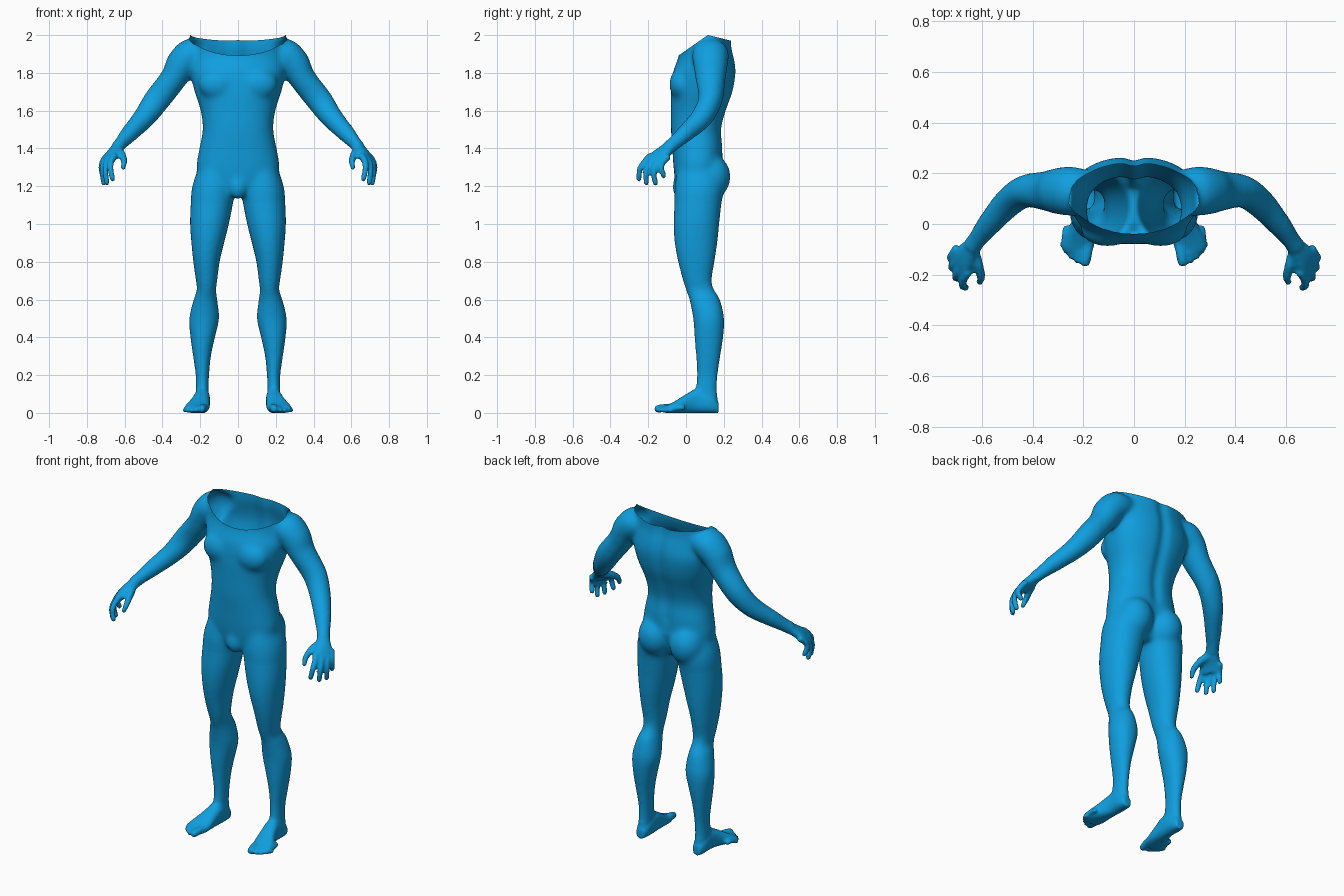
import bpy, bmesh, math
from mathutils import Vector, Matrix

if "Cube" in bpy.data.objects:
    bpy.data.objects.remove(bpy.data.objects["Cube"])

SEG = 32
bm = bmesh.new()


def ring(c, a, b, n=2.0):
    """Superellipse section around c, spanned by half-axes a and b."""
    pts = []
    for i in range(SEG):
        t = 2 * math.pi * i / SEG
        co, si = math.cos(t), math.sin(t)
        pts.append(Vector(c) + a * math.copysign(abs(co) ** (2 / n), co)
                   + b * math.copysign(abs(si) ** (2 / n), si))
    return pts


def spline(p0, p1, p2, p3, t):
    return 0.5 * (2 * p1 + (p2 - p0) * t + (2 * p0 - 5 * p1 + 4 * p2 - p3) * t * t
                  + (3 * p1 - p0 - 3 * p2 + p3) * t ** 3)


def loft(rings, sides=(1, -1), steps=4):
    """Closed skin through sections, built on both sides of the body."""
    fine, last = [], len(rings) - 1
    for i in range(last):
        q = [rings[max(0, min(last, i + k))] for k in (-1, 0, 1, 2)]
        for s in range(steps):
            fine.append([spline(*p, s / steps) for p in zip(*q)])
    fine.append(rings[-1])
    for sx in sides:
        rows = [[bm.verts.new((p.x * sx, p.y, p.z)) for p in r] for r in fine]
        faces = []
        for r0, r1 in zip(rows, rows[1:]):
            for j in range(SEG):
                k = (j + 1) % SEG
                faces.append(bm.faces.new((r0[j], r0[k], r1[k], r1[j])))
        faces.append(bm.faces.new(rows[0][::-1]))
        faces.append(bm.faces.new(rows[-1]))
        bmesh.ops.recalc_face_normals(bm, faces=faces)


def ball(c, r, sides=(1, -1)):
    for sx in sides:
        m = Matrix.Translation((c[0] * sx, c[1], c[2])) @ Matrix.Diagonal((*r, 1))
        bmesh.ops.create_uvsphere(bm, u_segments=24, v_segments=16, radius=1, matrix=m)


def tube(path):
    """Limb through (x, y, z, radius in the xz plane, other radius)."""
    pts = [Vector(p[:3]) for p in path]
    rings = []
    for i, p in enumerate(path):
        t = (pts[min(i + 1, len(pts) - 1)] - pts[max(i - 1, 0)]).normalized()
        ref = Vector((0, 1, 0)) if abs(t.y) < 0.92 else Vector((1, 0, 0))
        u = t.cross(ref).normalized()
        rings.append(ring(pts[i], u * p[3], t.cross(u) * p[4]))
    loft(rings)


def digit(points, r0, r1):
    """Finger or toe with a round tip."""
    n = len(points) - 1
    rad = [r0 + (r1 - r0) * i / n for i in range(n + 1)]
    tube([(*p, r, r) for p, r in zip(points, rad)])
    ball(points[-1], (r1, r1, r1))


def flat(z, x0, x1, y0, y1, n=2.0):
    """Horizontal section given by its extents."""
    return ring(((x0 + x1) / 2, (y0 + y1) / 2, z),
                Vector(((x1 - x0) / 2, 0, 0)), Vector((0, (y1 - y0) / 2, 0)), n)


# torso, running straight up past the neck opening
torso = [(1.15, .12, -.03, .14), (1.22, .19, -.055, .165), (1.3, .22, -.066, .19),
         (1.4, .205, -.073, .197), (1.5, .187, -.08, .19), (1.6, .198, -.08, .215),
         (1.7, .23, -.08, .25), (1.8, .252, -.07, .266), (1.87, .256, -.045, .26),
         (1.93, .25, -.032, .245), (2.0, .25, -.032, .242), (2.08, .25, -.032, .242)]
loft([flat(z, -w, w, y0, y1, 2.3 if z < 1.85 else 2.0) for z, w, y0, y1 in torso], (1,))

# chest, buttocks and groin volumes
ball((.105, -.025, 1.74), (.105, .064, .085))
ball((.105, .13, 1.25), (.103, .107, .12))
ball((0, -.03, 1.195), (.05, .043, .066), (1,))

# legs
leg = [(1.32, .03, .2, -.04, .17), (1.2, .012, .243, -.06, .2), (1.1, .028, .251, -.062, .187),
       (1.0, .048, .254, -.066, .176), (.9, .073, .247, -.06, .166), (.8, .097, .237, -.042, .151),
       (.7, .11, .223, -.016, .136), (.65, .116, .218, 0, .15), (.6, .11, .235, .018, .18),
       (.5, .1, .258, .038, .202), (.4, .122, .252, .045, .197), (.3, .143, .238, .053, .182),
       (.2, .153, .224, .058, .168), (.12, .155, .224, .052, .164), (.03, .155, .225, .06, .172)]
loft([flat(*r, 2.1) for r in leg])

# feet: y, centre x, half width, height
foot = [(.172, .19, .026, .055), (.13, .19, .04, .1), (.06, .19, .042, .128),
        (0, .2, .05, .098), (-.05, .213, .062, .066), (-.09, .221, .064, .045),
        (-.11, .222, .052, .036)]
loft([ring((cx, y, h / 2), Vector((w, 0, 0)), Vector((0, 0, h / 2 + .001)), 2.5)
      for y, cx, w, h in foot])

# toes
toes = [(.18, .192, -.148, .021), (.212, .224, -.142, .014), (.235, .248, -.125, .0135),
        (.252, .268, -.106, .013), (.265, .281, -.082, .0125)]
for x0, x1, y, r in toes:
    digit([(x0, y + .075, .026), ((x0 + x1) / 2, y + .035, .026), (x1, y, r)], r * 1.1, r)

# arms
tube([(.17, .13, 1.915, .06, .08), (.245, .13, 1.897, .088, .098), (.30, .13, 1.845, .084, .092),
      (.345, .13, 1.765, .071, .08), (.43, .128, 1.655, .07, .064), (.5, .08, 1.56, .058, .058),
      (.57, 0, 1.483, .047, .047), (.615, -.058, 1.432, .036, .038),
      (.64, -.09, 1.405, .033, .037)])

# palms
across = Vector((-.43, -.9, 0)).normalized()
thick = Vector((.06, -.09, -.09)).cross(across).normalized()
loft([ring(c, across * w, thick * d, 2.4) for c, w, d in
      [((.62, -.065, 1.425), .034, .03), ((.645, -.105, 1.393), .044, .029),
       ((.67, -.14, 1.362), .056, .026), ((.692, -.167, 1.328), .06, .021)]])

# fingers, from knuckle to tip
fingers = [((.67, -.213, 1.335), (.664, -.25, 1.238)), ((.694, -.188, 1.325), (.694, -.21, 1.219)),
           ((.71, -.156, 1.32), (.71, -.162, 1.216)), ((.716, -.122, 1.328), (.716, -.118, 1.255))]
for k, tip in fingers:
    k, tip = Vector(k), Vector(tip)
    digit([k + Vector((-.02, .03, .03)), k, (k + tip) / 2 + Vector((.008, -.012, .006)), tip],
          .0185, .0145)
digit([(.635, -.11, 1.388), (.61, -.17, 1.362), (.602, -.212, 1.328), (.607, -.228, 1.298)],
      .024, .0145)

# fuse all parts into one skin
mesh = bpy.data.meshes.new("body")
bm.to_mesh(mesh)
bm.free()
body = bpy.data.objects.new("body", mesh)
bpy.context.collection.objects.link(body)
mod = body.modifiers.new("fuse", 'REMESH')
mod.mode = 'VOXEL'
mod.voxel_size = 0.0085
deps = bpy.context.evaluated_depsgraph_get()
skin = bpy.data.meshes.new_from_object(body.evaluated_get(deps))
body.modifiers.clear()
body.data = skin

bm = bmesh.new()
bm.from_mesh(skin)


def soften(verts, times):
    for _ in range(times):
        bmesh.ops.smooth_vert(bm, verts=verts, factor=0.5, use_axis_x=True,
                              use_axis_y=True, use_axis_z=True)


soften(bm.verts[:], 2)
soften([v for v in bm.verts if abs(v.co.x) < .6 and v.co.z > .1], 8)
soften([v for v in bm.verts if abs(v.co.x) < .4 and v.co.z > 1.1], 12)

# spine groove
for v in bm.verts:
    x, y, z = v.co
    if y > .1 and 1.3 < z:
        fade = min(1, (z - 1.3) / .1)
        v.co.y -= .014 * fade * math.exp(-(x / .035) ** 2)
    v.co.z = max(0, v.co.z)


def rim(y):
    return 2.0 - .7 * max(0, .115 - y) - .25 * max(0, y - .12)


# open neck with a saddle-shaped rim
gone = [v for v in bm.verts if v.co.z > rim(v.co.y)
        and (v.co.x / .25) ** 2 + ((v.co.y - .105) / .137) ** 2 < 1.2]
bmesh.ops.delete(bm, geom=gone, context='VERTS')
for v in bm.verts:
    if v.is_boundary:
        v.co.z = rim(v.co.y)
for f in bm.faces:
    f.smooth = True
    f.material_index = 0
bm.to_mesh(skin)
bm.free()

blue = bpy.data.materials.new("bright blue")
blue.diffuse_color = (.005, .345, .74, 1)
blue.use_nodes = True
blue.node_tree.nodes["Principled BSDF"].inputs["Base Color"].default_value = blue.diffuse_color
skin.materials.clear()
skin.materials.append(blue)
